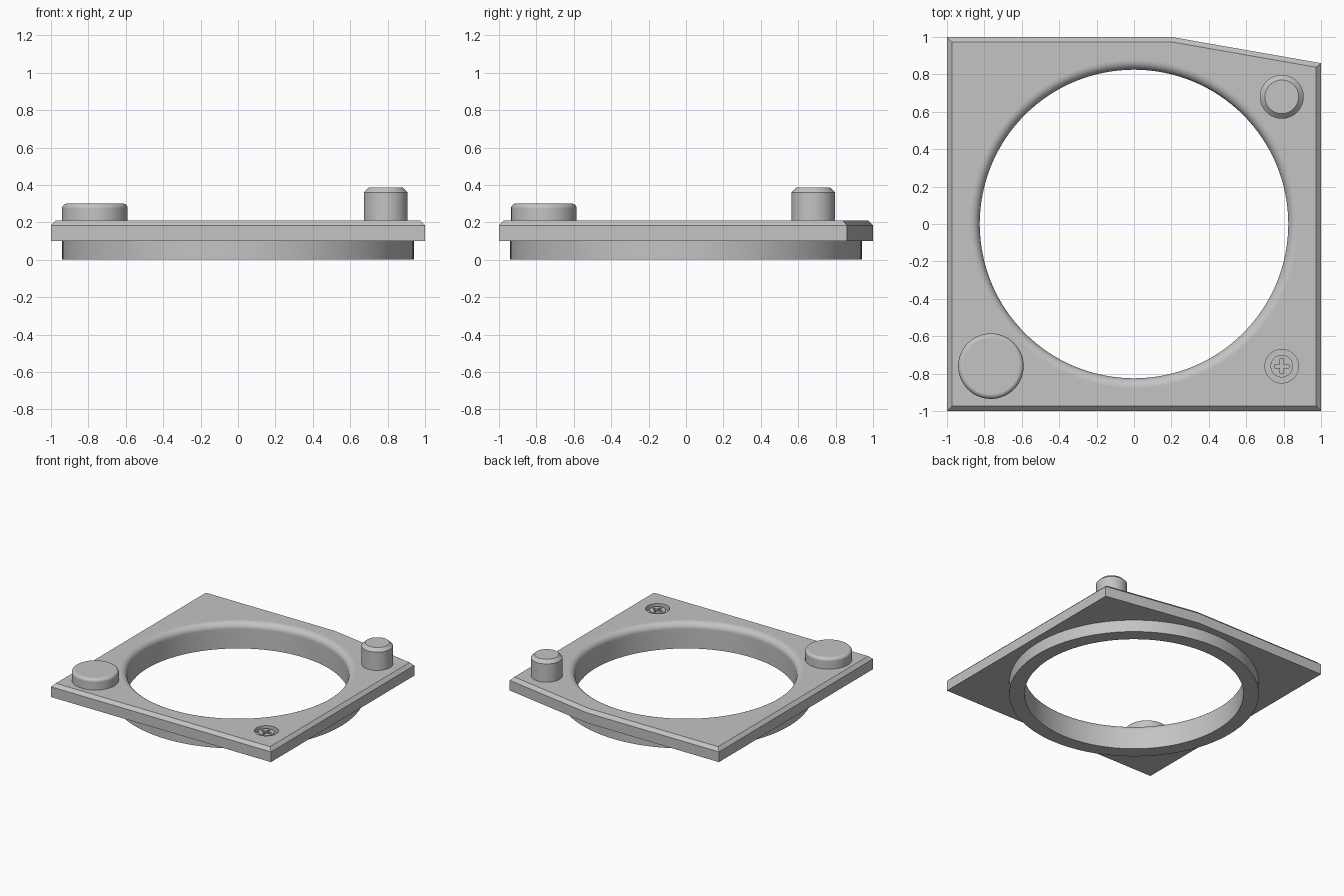
import bpy, bmesh, math

cube = bpy.data.objects.get("Cube")
if cube:
    bpy.data.objects.remove(cube, do_unlink=True)

grey = bpy.data.materials.new("satin_grey")
grey.use_nodes = True
COLOUR = (0.55, 0.55, 0.55, 1)
grey.diffuse_color = COLOUR
grey.node_tree.nodes["Principled BSDF"].inputs["Base Color"].default_value = COLOUR

BOTTOM, TOP = 0.1, 0.21
BORE, FILLET = 0.825, 0.05


def add_object(name, bm):
    bmesh.ops.recalc_face_normals(bm, faces=bm.faces)
    mesh = bpy.data.meshes.new(name)
    bm.to_mesh(mesh)
    bm.free()
    mesh.materials.append(grey)
    ob = bpy.data.objects.new(name, mesh)
    bpy.context.collection.objects.link(ob)
    return ob


def lathe(name, profile, x=0, y=0, segments=64, ring=False):
    """Revolve (radius, z) points; ring closes the profile on itself."""
    bm = bmesh.new()
    loops = []
    for r, z in profile:
        loops.append([bm.verts.new((x + r * math.cos(a), y + r * math.sin(a), z))
                      for a in (math.tau * i / segments for i in range(segments))])
    pairs = list(zip(loops, loops[1:]))
    if ring:
        pairs.append((loops[-1], loops[0]))
    else:
        bm.faces.new(loops[0])
        bm.faces.new(loops[-1])
    for a, b in pairs:
        for i in range(segments):
            j = (i + 1) % segments
            bm.faces.new((a[i], a[j], b[j], b[i]))
    return add_object(name, bm)


def arc(cr, cz, radius, start, end, steps=8):
    angles = [math.radians(start + (end - start) * i / steps) for i in range(steps + 1)]
    return [(cr + radius * math.cos(a), cz + radius * math.sin(a)) for a in angles]


def activate(ob):
    bpy.ops.object.select_all(action='DESELECT')
    ob.select_set(True)
    bpy.context.view_layer.objects.active = ob


def cut(ob, cutter):
    mod = ob.modifiers.new("cut", 'BOOLEAN')
    mod.operation, mod.solver, mod.object = 'DIFFERENCE', 'EXACT', cutter
    activate(ob)
    bpy.ops.object.modifier_apply(modifier=mod.name)
    bpy.data.objects.remove(cutter, do_unlink=True)


def smooth(ob):
    activate(ob)
    bpy.ops.object.shade_smooth_by_angle(angle=math.radians(25))
    mod = ob.modifiers.new("flat_face_normals", 'WEIGHTED_NORMAL')
    mod.keep_sharp = True


# Square plate with one skewed side and a chamfered top rim
bm = bmesh.new()
outline = [(-1, -1), (1, -1), (1, 0.86), (0.2, 1), (-1, 1)]
base = bm.faces.new([bm.verts.new((x, y, BOTTOM)) for x, y in outline])
extruded = bmesh.ops.extrude_face_region(bm, geom=[base])["geom"]
bmesh.ops.translate(bm, vec=(0, 0, TOP - BOTTOM),
                    verts=[v for v in extruded if isinstance(v, bmesh.types.BMVert)])
rim = [e for e in bm.edges if all(v.co.z > TOP - 0.001 for v in e.verts)]
bmesh.ops.bevel(bm, geom=rim, offset=0.026, segments=1, affect='EDGES')
plate = add_object("plate", bm)

# Bore with a rounded lip
lip = arc(BORE + FILLET, TOP - FILLET, FILLET, 180, 90)
cut(plate, lathe("bore_cutter", [(BORE, 0)] + lip + [(BORE + FILLET, 0.3)], segments=128))

# Counterbore for the screw
SX, SY = 0.79, -0.76
cut(plate, lathe("counterbore_cutter", [(0.09, 0.17), (0.09, 0.3)], SX, SY, 48))
smooth(plate)

# Collar under the plate
smooth(lathe("collar", [(BORE, 0), (0.94, 0), (0.94, BOTTOM), (BORE, BOTTOM)],
             segments=128, ring=True))

# Low round button and tall chamfered post
smooth(lathe("round_button", [(0.175, TOP - 0.01)] + arc(0.15, 0.275, 0.025, 0, 90),
             -0.765, -0.76))
smooth(lathe("locating_post", [(0.117, TOP - 0.01), (0.117, 0.36), (0.09, 0.386)],
             0.79, 0.68))

# Screw head with a cross slot
screw = lathe("screw_head", [(0.06, 0.16), (0.06, 0.2)], SX, SY, 48)
for sx, sy in ((0.08, 0.02), (0.02, 0.08)):
    bm = bmesh.new()
    bmesh.ops.create_cube(bm, size=1)
    bmesh.ops.scale(bm, vec=(sx, sy, 0.1), verts=bm.verts)
    bmesh.ops.translate(bm, vec=(SX, SY, 0.226), verts=bm.verts)
    cut(screw, add_object("slot_cutter", bm))
smooth(screw)
